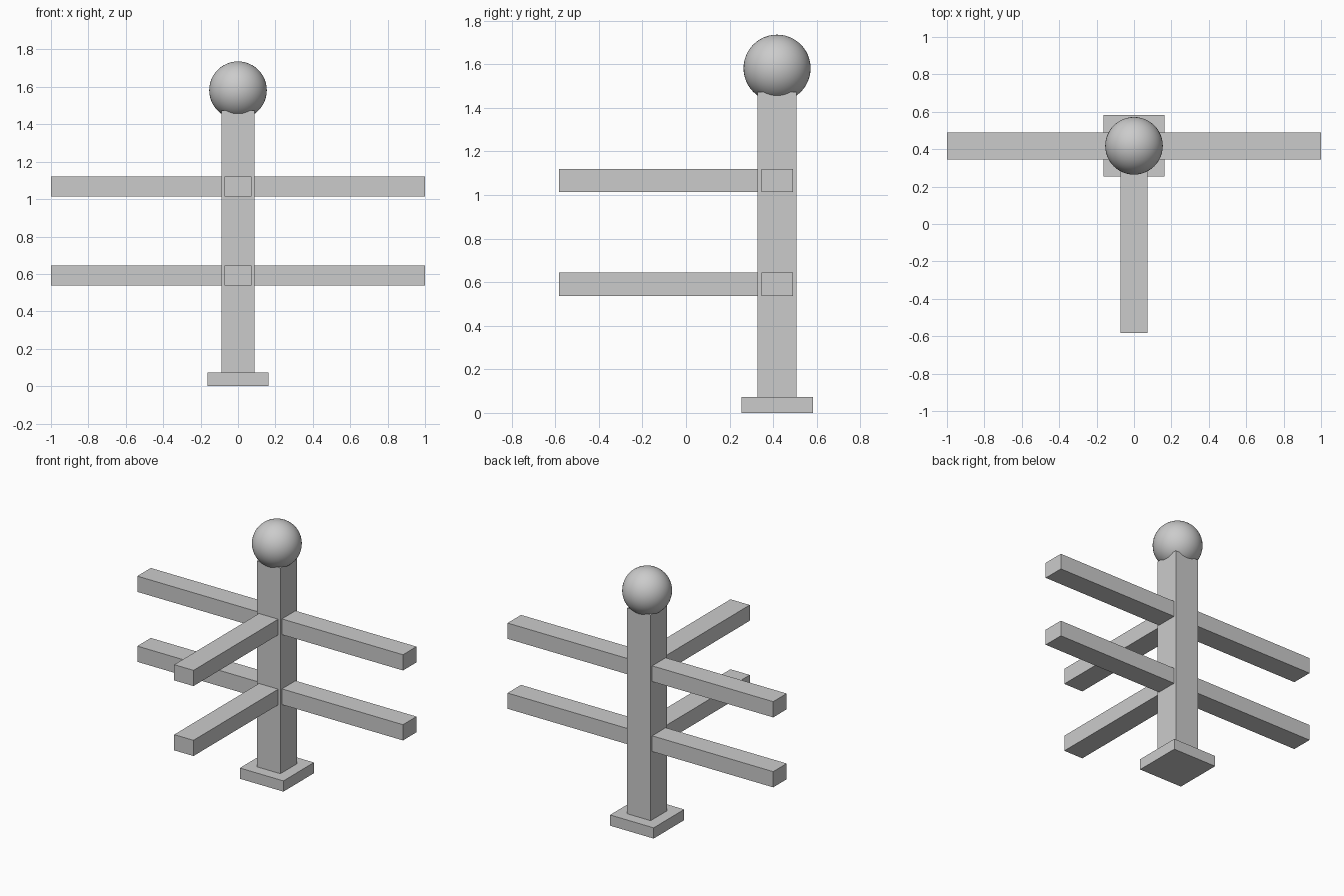
import bpy

if "Cube" in bpy.data.objects:
    bpy.data.objects.remove(bpy.data.objects["Cube"])

# One flat grey for the whole model
grey = bpy.data.materials.new("plain grey")
grey.diffuse_color = (0.6, 0.6, 0.6, 1.0)
grey.use_nodes = True
grey.node_tree.nodes["Principled BSDF"].inputs["Base Color"].default_value = grey.diffuse_color

POST_Y = 0.418      # post axis, set back from the centre
POST_HALF = 0.089
RAIL_HALF = 0.0725


def box(name, lo, hi):
    """Axis-aligned box between two corners."""
    bpy.ops.mesh.primitive_cube_add(
        size=1, location=[(a + b) / 2 for a, b in zip(lo, hi)])
    ob = bpy.context.object
    ob.name = name
    ob.scale = [b - a for a, b in zip(lo, hi)]
    bpy.ops.object.transform_apply(location=False, rotation=False, scale=True)
    ob.data.materials.append(grey)
    return ob


# Foot plate and square post
box("base_plate", (-0.164, POST_Y - 0.164, 0), (0.164, POST_Y + 0.164, 0.073))
box("post", (-POST_HALF, POST_Y - POST_HALF, 0.073),
    (POST_HALF, POST_Y + POST_HALF, 1.473))

# Two tiers of rails: left, right and front arms butting against the post
for tier, z0, z1 in (("lower", 0.537, 0.644), ("upper", 1.013, 1.12)):
    for side, x0, x1 in (("left", -1, -POST_HALF), ("right", POST_HALF, 1)):
        box(f"{tier}_{side}_rail", (x0, POST_Y - RAIL_HALF, z0),
            (x1, POST_Y + RAIL_HALF, z1))
    box(f"{tier}_front_rail", (-RAIL_HALF, POST_Y - 1, z0),
        (RAIL_HALF, POST_Y - POST_HALF, z1))

# Ball finial
bpy.ops.mesh.primitive_uv_sphere_add(
    segments=48, ring_count=24, radius=0.154, location=(0, POST_Y, 1.582))
ball = bpy.context.object
ball.name = "ball_finial"
ball.data.materials.append(grey)
bpy.ops.object.shade_smooth()
